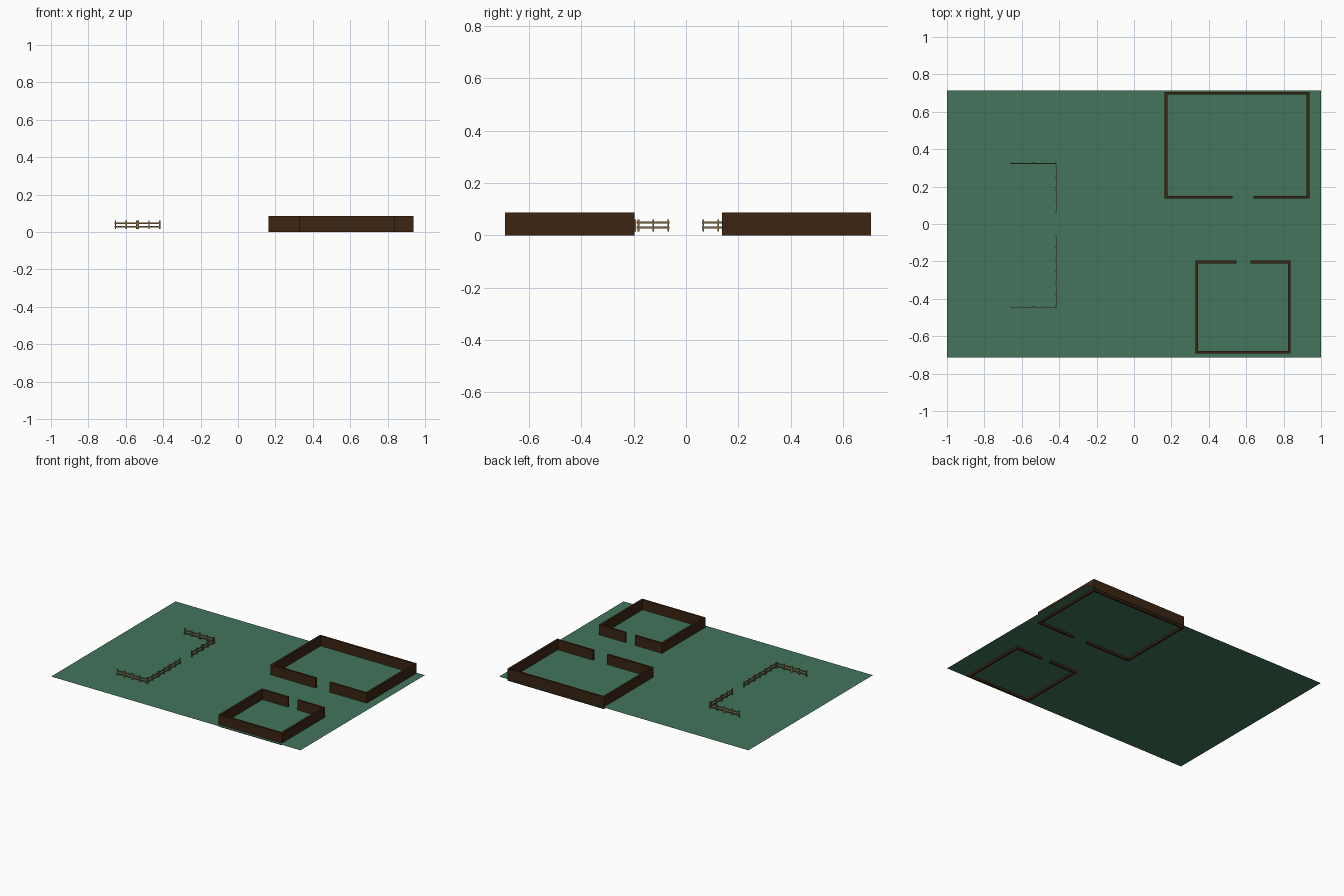
import bpy, bmesh
from mathutils import Matrix, Vector

if "Cube" in bpy.data.objects:
    bpy.data.objects.remove(bpy.data.objects["Cube"])

GROUND_Z = 0.015


def material(name, rgb):
    m = bpy.data.materials.new(name)
    m.diffuse_color = (*rgb, 1)
    m.use_nodes = True
    m.node_tree.nodes["Principled BSDF"].inputs["Base Color"].default_value = m.diffuse_color
    return m


GREEN = material("grass_green", (0.056, 0.178, 0.107))
BROWN = material("dark_wood", (0.045, 0.018, 0.006))
TAN = material("fence_wood", (0.22, 0.13, 0.045))


def finish(bm, name, mat):
    bmesh.ops.recalc_face_normals(bm, faces=bm.faces)
    mesh = bpy.data.meshes.new(name)
    bm.to_mesh(mesh)
    bm.free()
    mesh.materials.append(mat)
    obj = bpy.data.objects.new(name, mesh)
    bpy.context.collection.objects.link(obj)
    return obj


def box(bm, center, size):
    bmesh.ops.create_cube(bm, size=1, matrix=Matrix.Translation(center) @ Matrix.Diagonal((*size, 1)))


def enclosure(name, x0, x1, y_gate, y_far, gap0, gap1, t=0.014, h=0.087):
    """Rectangular wall run, open between gap0 and gap1 on the gate side."""
    s = t if y_far > y_gate else -t
    outer = [(gap0, y_gate), (x0, y_gate), (x0, y_far), (x1, y_far), (x1, y_gate), (gap1, y_gate)]
    inner = [(gap0, y_gate + s), (x0 + t, y_gate + s), (x0 + t, y_far - s),
             (x1 - t, y_far - s), (x1 - t, y_gate + s), (gap1, y_gate + s)]
    bm = bmesh.new()
    a = [bm.verts.new((*p, 0)) for p in outer]
    b = [bm.verts.new((*p, 0)) for p in inner]
    faces = [bm.faces.new((a[i], a[i + 1], b[i + 1], b[i])) for i in range(5)]
    ext = bmesh.ops.extrude_face_region(bm, geom=faces, use_keep_orig=True)
    top = [g for g in ext["geom"] if isinstance(g, bmesh.types.BMVert)]
    bmesh.ops.translate(bm, verts=top, vec=(0, 0, h))
    finish(bm, name, BROWN)


# Ground sheet
bm = bmesh.new()
bm.faces.new([bm.verts.new((x, y, GROUND_Z)) for x, y in
              ((-1, -0.713), (1, -0.713), (1, 0.713), (-1, 0.713))])
ground = finish(bm, "ground", GREEN)
if ground.data.polygons[0].normal.z < 0:
    ground.data.flip_normals()

# Two walled pens with gates facing each other
enclosure("large_pen_wall", 0.164, 0.937, 0.137, 0.707, 0.527, 0.639)
enclosure("small_pen_wall", 0.329, 0.837, -0.196, -0.692, 0.548, 0.623)

# One fence panel: three posts and two rails, centred on its own origin
bm = bmesh.new()
for x in (-0.057, 0, 0.057):
    box(bm, (x, 0, 0.023), (0.007, 0.005, 0.046))
for z in (0.014, 0.033):
    box(bm, (0, -0.001, z), (0.124, 0.004, 0.008))
panel = finish(bm, "fence_panel", TAN)

# Panels laid out around three sides of the yard
places = [(x, y, 0) for y in (0.325, -0.444) for x in (-0.598, -0.476)]
places += [(-0.417, y, 1) for y in (0.123, 0.250, -0.125, -0.252, -0.379)]
for i, (x, y, turned) in enumerate(places):
    obj = panel if i == 0 else panel.copy()
    if i:
        bpy.context.collection.objects.link(obj)
        obj.name = f"fence_panel_{i}"
    obj.location = Vector((x, y, GROUND_Z))
    obj.rotation_euler.z = 1.5707963 * turned
